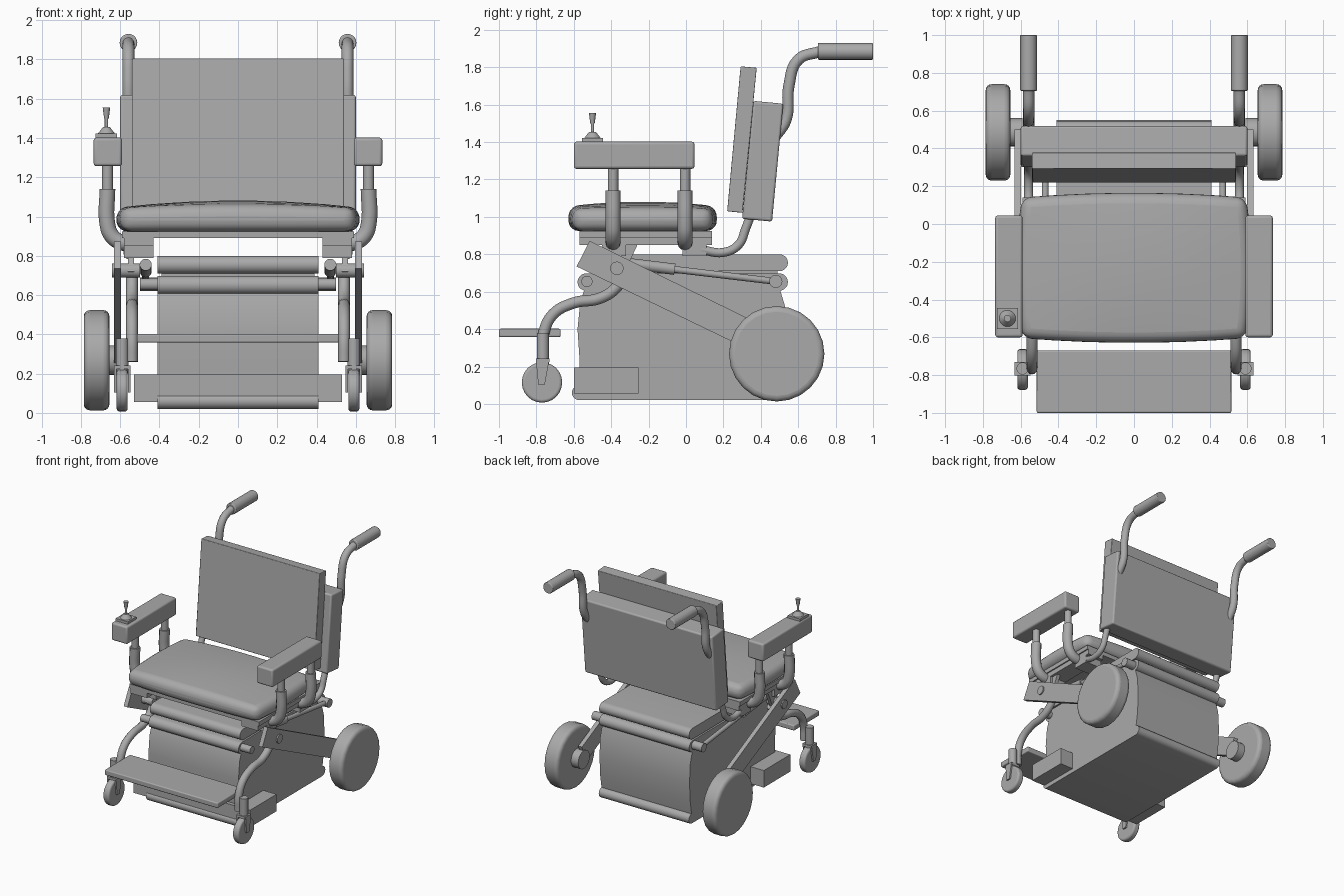
import bpy, bmesh
from math import sin, cos, pi, radians
from mathutils import Vector, Matrix

if "Cube" in bpy.data.objects:
    bpy.data.objects.remove(bpy.data.objects["Cube"], do_unlink=True)

grey = bpy.data.materials.new("plain_grey")
grey.use_nodes = True
grey.diffuse_color = (0.4, 0.4, 0.4, 1)
grey.node_tree.nodes["Principled BSDF"].inputs["Base Color"].default_value = (0.4, 0.4, 0.4, 1)

parts = []
SIDES = (("left", 1), ("right", -1))


def add(name, mesh, bevel=0, segments=3):
    mesh.name = name
    mesh.materials.clear()
    mesh.materials.append(grey)
    ob = bpy.data.objects.new(name, mesh)
    bpy.context.collection.objects.link(ob)
    if bevel:
        mod = ob.modifiers.new("bevel", "BEVEL")
        mod.width, mod.segments = bevel, segments
        mod.limit_method, mod.angle_limit = "ANGLE", radians(40)
    parts.append(ob)
    return ob


def finish(name, bm, bevel=0, segments=3):
    bmesh.ops.recalc_face_normals(bm, faces=bm.faces)
    mesh = bpy.data.meshes.new(name)
    bm.to_mesh(mesh)
    bm.free()
    return add(name, mesh, bevel, segments)


def box(name, x, y, z, bevel=0):
    bm = bmesh.new()
    bmesh.ops.create_cube(bm, size=1)
    for v in bm.verts:
        v.co = [(a + b) / 2 + c * (b - a) for c, (a, b) in zip(v.co, (x, y, z))]
    return finish(name, bm, bevel)


def rod(name, a, b, r, r2=None, sides=20, bevel=0):
    a, b = Vector(a), Vector(b)
    bm = bmesh.new()
    turn = (b - a).to_track_quat("Z", "Y").to_matrix().to_4x4()
    bmesh.ops.create_cone(bm, cap_ends=True, segments=sides, radius1=r,
                          radius2=r if r2 is None else r2, depth=(b - a).length,
                          matrix=Matrix.Translation((a + b) / 2) @ turn)
    return finish(name, bm, bevel, 4)


def plate(name, profile, x0, x1, bevel=0):
    """Extrude a side profile of (y, z) points between x0 and x1."""
    bm = bmesh.new()
    face = bm.faces.new([bm.verts.new((x0, y, z)) for y, z in profile])
    ext = bmesh.ops.extrude_face_region(bm, geom=[face])
    moved = [g for g in ext["geom"] if isinstance(g, bmesh.types.BMVert)]
    bmesh.ops.translate(bm, verts=moved, vec=(x1 - x0, 0, 0))
    return finish(name, bm, bevel)


def slab(name, y0, y1, z0, z1, half_width, steps=10):
    """Flat board with fully rounded front and back edges."""
    r, zc = (z1 - z0) / 2, (z0 + z1) / 2
    pts = []
    for centre, start in ((y1 - r, -pi / 2), (y0 + r, pi / 2)):
        for i in range(steps + 1):
            t = start + pi * i / steps
            pts.append((centre + r * cos(t), zc + r * sin(t)))
    return plate(name, pts, -half_width, half_width)


def tube(name, points, r):
    curve = bpy.data.curves.new(name, "CURVE")
    curve.dimensions = "3D"
    curve.bevel_depth, curve.bevel_resolution = r, 4
    curve.resolution_u, curve.use_fill_caps = 6, True
    spline = curve.splines.new("BEZIER")
    spline.bezier_points.add(len(points) - 1)
    for p, co in zip(spline.bezier_points, points):
        p.co = co
        p.handle_left_type = p.handle_right_type = "AUTO"
    temp = bpy.data.objects.new(name + "_path", curve)
    bpy.context.collection.objects.link(temp)
    graph = bpy.context.evaluated_depsgraph_get()
    mesh = bpy.data.meshes.new_from_object(temp.evaluated_get(graph))
    bpy.data.objects.remove(temp, do_unlink=True)
    return add(name, mesh)


# Seat cushion with a soft crown and gently bowed edges
bm = bmesh.new()
bmesh.ops.create_cube(bm, size=2)
flat = [e for e in bm.edges if abs(e.verts[0].co.z - e.verts[1].co.z) < 0.1]
bmesh.ops.subdivide_edges(bm, edges=flat, cuts=6, use_grid_fill=True)
for v in bm.verts:
    x, y, z = v.co
    crown = 0.025 * (1 - x * x) * (1 - y * y) + 0.012 * (1 - x * x)
    v.co = (x * (0.595 + 0.025 * (1 - y * y)), -0.232 + y * (0.372 + 0.025 * (1 - x * x)),
            1.045 + crown if z > 0 else 0.925)
finish("seat_cushion", bm, 0.055, 5)

# Seat base
box("seat_board", (-0.59, 0.59), (-0.57, 0.14), (0.89, 0.925))
for side, s in SIDES:
    box(side + "_seat_rail", (s * 0.43, s * 0.58), (-0.57, 0.14), (0.85, 0.89))
    box(side + "_front_bracket", (s * 0.43, s * 0.58), (-0.45, -0.32), (0.79, 0.85))
    box(side + "_rear_bracket", (s * 0.43, s * 0.58), (-0.02, 0.11), (0.79, 0.85))

# Power unit
plate("power_unit_body", [(-0.57, 0.08), (-0.57, 0.25), (-0.58, 0.4), (-0.565, 0.55), (-0.54, 0.62),
                          (0.5, 0.62), (0.53, 0.52), (0.54, 0.36), (0.53, 0.2), (0.51, 0.08)],
      -0.41, 0.41)
slab("power_unit_base", -0.61, 0.55, 0.02, 0.1, 0.41)
slab("lower_lid", -0.58, 0.545, 0.605, 0.698, 0.41)
slab("upper_lid", -0.56, 0.545, 0.71, 0.8, 0.41)
box("lid_spacer", (-0.39, 0.39), (-0.5, 0.49), (0.69, 0.72))
box("front_battery", (-0.53, 0.53), (-0.6, -0.255), (0.055, 0.195))
rod("rear_cross_bar", (-0.5, 0.48, 0.655), (0.5, 0.48, 0.655), 0.035)
rod("front_cross_bar", (-0.5, -0.53, 0.655), (0.5, -0.53, 0.655), 0.03)

# Footrest
box("footplate", (-0.515, 0.515), (-1.0, -0.67), (0.358, 0.402), 0.008)

# Backrest, leaning back
plate("back_cushion", [(0.22, 1.03), (0.302, 1.022), (0.378, 1.797), (0.292, 1.805)], -0.54, 0.54, 0.005)
plate("back_shell", [(0.3, 0.99), (0.46, 0.975), (0.52, 1.605), (0.36, 1.62)], -0.6, 0.6, 0.012)

for side, s in SIDES:
    # Push handles and backrest supports
    hx = s * 0.558
    tube(side + "_handle_tube", [(hx, 0.47, 1.42), (hx, 0.535, 1.52), (hx, 0.55, 1.7),
                                 (hx, 0.6, 1.84), (hx, 0.72, 1.885)], 0.03)
    rod(side + "_handle_grip", (hx, 0.705, 1.885), (hx, 1.0, 1.885), 0.045, bevel=0.006)
    tube(side + "_back_support", [(hx, 0.08, 0.825), (hx, 0.2, 0.81), (hx, 0.28, 0.85),
                                  (hx, 0.32, 0.94), (hx, 0.35, 1.02)], 0.024)

    # Armrests on two bent posts
    box(side + "_armrest", (s * 0.59, s * 0.735), (-0.6, 0.045), (1.257, 1.402), 0.014)
    for place, y in (("front", -0.39), ("rear", -0.005)):
        ax = s * 0.665
        rod(f"{side}_{place}_arm_post", (ax, y, 1.1), (ax, y, 1.27), 0.028)
        tube(f"{side}_{place}_arm_tube", [(ax, y, 1.14), (ax, y, 0.96), (s * 0.645, y, 0.905),
                                          (s * 0.6, y, 0.87), (s * 0.54, y, 0.86)], 0.04)

    # Swing arm, pivot and link
    plate(side + "_swing_arm", [(-0.585, 0.735), (-0.515, 0.872), (0.5, 0.375), (0.45, 0.235)],
          s * 0.597, s * 0.632)
    rod(side + "_pivot", (s * 0.5, -0.37, 0.725), (s * 0.642, -0.37, 0.725), 0.036)
    plate(side + "_link", [(-0.41, 0.72), (-0.33, 0.7), (-0.26, 0.85), (-0.32, 0.88)], s * 0.53, s * 0.56)

    # Gas strut
    gx = s * 0.47
    rod(side + "_strut_cylinder", (gx, -0.35, 0.755), (gx, -0.06, 0.72), 0.03)
    rod(side + "_strut_rod", (gx, -0.07, 0.72), (gx, 0.48, 0.655), 0.018)

    # Drive wheels
    rod(side + "_drive_wheel", (s * 0.655, 0.485, 0.268), (s * 0.785, 0.485, 0.268), 0.255, sides=24, bevel=0.03)
    rod(side + "_wheel_hub", (s * 0.59, 0.485, 0.268), (s * 0.665, 0.485, 0.268), 0.075)

    # Front legs and casters
    lx, cx = s * 0.54, s * 0.59
    tube(side + "_front_leg", [(lx, -0.33, 0.7), (lx, -0.37, 0.625), (lx, -0.46, 0.565), (lx, -0.6, 0.54),
                               (lx, -0.71, 0.48), (lx, -0.76, 0.38), (lx, -0.765, 0.26)], 0.03)
    rod(side + "_caster_post", (cx, -0.765, 0.2), (cx, -0.765, 0.38), 0.032)
    rod(side + "_caster_wheel", (cx - 0.028, -0.77, 0.115), (cx + 0.028, -0.77, 0.115), 0.108, sides=24, bevel=0.015)
    box(side + "_fork_crown", (cx - 0.038, cx + 0.038), (-0.803, -0.73), (0.223, 0.242))
    for n, dx in (("inner", -s * 0.036), ("outer", s * 0.036)):
        plate(f"{side}_{n}_fork_blade", [(-0.803, 0.242), (-0.73, 0.242), (-0.755, 0.105), (-0.79, 0.105)],
              cx + dx - 0.006, cx + dx + 0.006)

# Joystick on the right armrest
jx, jy = -0.67, -0.5
box("joystick_base", (jx - 0.055, jx + 0.055), (jy - 0.055, jy + 0.055), (1.4, 1.422))
rod("joystick_boot", (jx, jy, 1.42), (jx, jy, 1.455), 0.045, 0.018)
rod("joystick_stick", (jx, jy, 1.45), (jx, jy, 1.52), 0.009, sides=12)
rod("joystick_knob", (jx, jy, 1.5), (jx, jy, 1.555), 0.012, 0.019, 12)

# Smooth round forms, keep hard edges
bpy.ops.object.select_all(action="DESELECT")
for ob in parts:
    ob.select_set(True)
bpy.context.view_layer.objects.active = parts[0]
bpy.ops.object.shade_smooth_by_angle(angle=radians(35))
